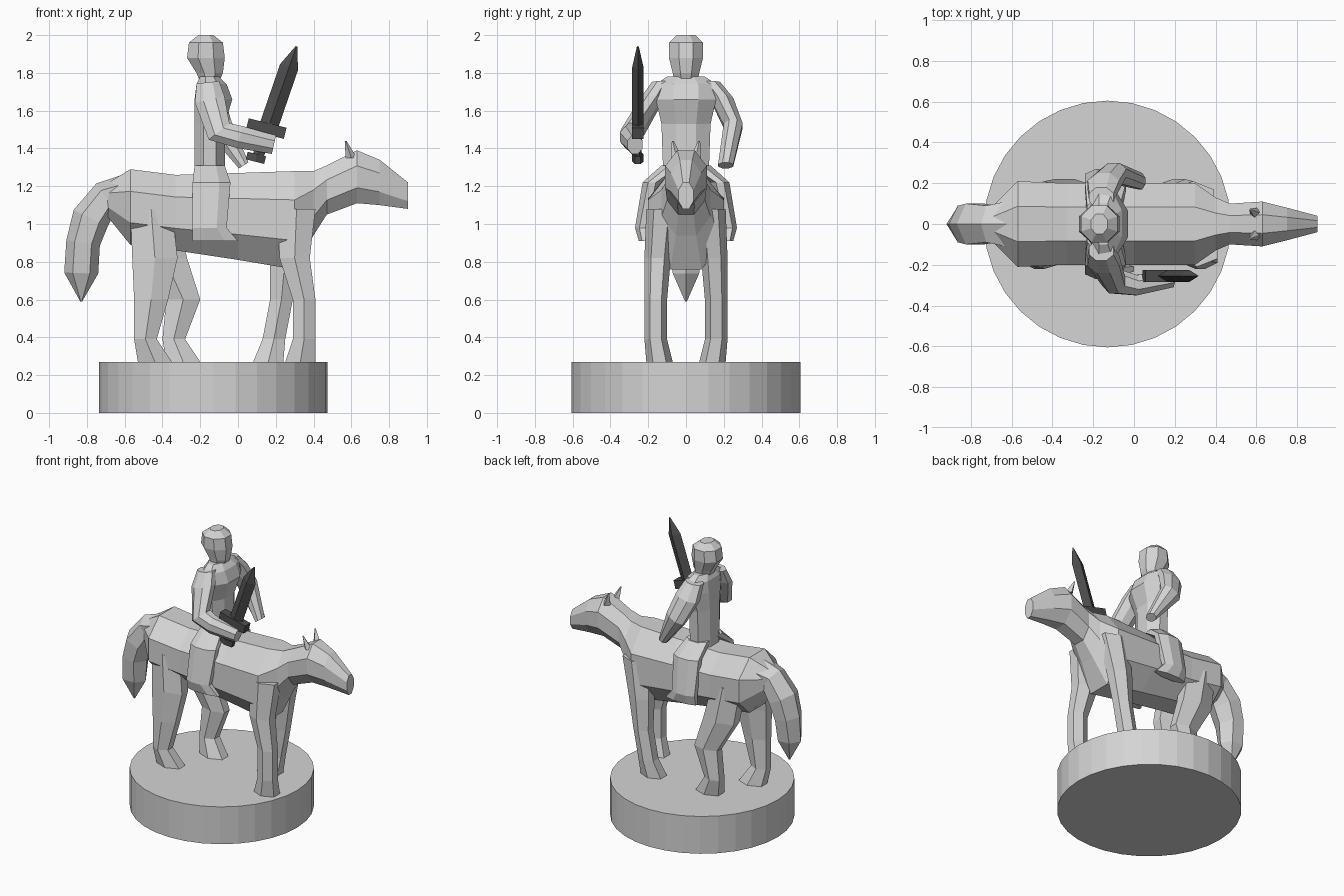
import bpy
import bmesh
from math import cos, sin, pi
from mathutils import Vector

default_cube = bpy.data.objects.get("Cube")
if default_cube:
    bpy.data.objects.remove(default_cube, do_unlink=True)

UPRIGHT = Vector((0, 0, 1))
LEVEL = Vector((1, 0, 0))
SIDEWAYS = Vector((0, 1, 0))
SIDES = (("right", -1), ("left", 1))


def make_material(name, level):
    material = bpy.data.materials.new(name)
    material.use_nodes = True
    colour = (level, level, level, 1)
    material.diffuse_color = colour
    shader = next(n for n in material.node_tree.nodes if n.type == "BSDF_PRINCIPLED")
    shader.inputs["Base Color"].default_value = colour
    return material


stone = make_material("pale_grey", .66)
iron = make_material("dark_grey", .075)


def section_axis(centres, index):
    """Direction in the side plane that is square to the path at one centre."""
    before = centres[max(index - 1, 0)]
    after = centres[min(index + 1, len(centres) - 1)]
    run = after - before
    return Vector((run.z, 0, -run.x)).normalized()


def loft(name, sections, offsets=None, axis=None, sides=8, ridge=False, material=stone):
    """Skin a row of sections (x, z, half depth, half width).
    Offsets move the centres sideways; axis fixes the depth direction,
    which otherwise stays square to the path."""
    offsets = offsets or [0] * len(sections)
    centres = [Vector((s[0], y, s[1])) for s, y in zip(sections, offsets)]
    turn = 0 if ridge else pi / sides
    angles = [turn + 2 * pi * i / sides for i in range(sides)]
    deep = max(cos(a) for a in angles)
    wide = max(sin(a) for a in angles)

    bm = bmesh.new()
    loops = []
    for index, (centre, section) in enumerate(zip(centres, sections)):
        reach = (axis or section_axis(centres, index)) * section[2] / deep
        spread = SIDEWAYS * section[3] / wide
        loops.append([bm.verts.new(centre + reach * cos(a) + spread * sin(a))
                      for a in angles])

    # Side walls between neighbouring sections, then the two end caps
    for lower, upper in zip(loops, loops[1:]):
        for i in range(sides):
            j = (i + 1) % sides
            bm.faces.new((lower[i], lower[j], upper[j], upper[i]))
    bm.faces.new(loops[0])
    bm.faces.new(loops[-1])
    bmesh.ops.recalc_face_normals(bm, faces=bm.faces)

    mesh = bpy.data.meshes.new(name)
    bm.to_mesh(mesh)
    bm.free()
    mesh.materials.append(material)
    result = bpy.data.objects.new(name, mesh)
    bpy.context.collection.objects.link(result)
    return result


# Round plinth
plinth_height = .27
bpy.ops.mesh.primitive_cylinder_add(vertices=32, radius=.605, depth=plinth_height,
                                    location=(-.13, 0, plinth_height / 2))
plinth = bpy.context.object
plinth.name = "plinth"
plinth.data.materials.append(stone)

# Horse, from rump through chest and neck to muzzle
loft("horse_body", [
    (-.7, 1.13, .08, .08),
    (-.57, 1.09, .2, .21),
    (-.33, 1.06, .2, .2),
    (0, 1.04, .23, .2),
    (.3, 1.02, .26, .2),
    (.4, 1.11, .17, .13),
    (.47, 1.18, .13, .1),
    (.63, 1.25, .14, .11),
    (.75, 1.22, .12, .08),
    (.9, 1.15, .07, .04),
], axis=UPRIGHT)

# Ears, one each side
for label, s in SIDES:
    loft(label + "_ear", [(.6, 1.35, .03, .03), (.57, 1.44, .005, .005)],
         offsets=[s * .05, s * .07], axis=LEVEL, sides=4, ridge=True)

# Tail, ridged along its back
loft("tail", [
    (-.57, 1.17, .1, .12),
    (-.7, 1.14, .09, .09),
    (-.78, 1.03, .1, .1),
    (-.82, .9, .09, .09),
    (-.83, .74, .09, .07),
    (-.83, .59, .005, .005),
], sides=6, ridge=True)

# Horse legs share heights and thickness; only the stride differs
leg_heights = (1.08, .82, .6, .39, plinth_height)
leg_offsets = (.13, .15, .16, .16, .14)
leg_widths = (.08, .07, .06, .06, .07)
hind_depths = (.11, .12, .09, .06, .09)
fore_depths = (.1, .08, .06, .06, .08)


def horse_leg(name, side, stride, depths):
    loft(name, list(zip(stride, leg_heights, depths, leg_widths)),
         offsets=[side * y for y in leg_offsets], axis=LEVEL, sides=6)


horse_leg("right_hind_leg", -1, (-.46, -.44, -.46, -.49, -.44), hind_depths)
horse_leg("left_hind_leg", 1, (-.44, -.39, -.29, -.34, -.29), hind_depths)
horse_leg("right_fore_leg", -1, (.31, .3, .35, .35, .33), fore_depths)
horse_leg("left_fore_leg", 1, (.29, .25, .23, .19, .16), fore_depths)

# Rider torso
loft("rider_torso", [
    (-.15, 1.25, .08, .12),
    (-.15, 1.53, .08, .13),
    (-.13, 1.66, .1, .16),
    (-.14, 1.74, .08, .16),
    (-.15, 1.78, .05, .1),
], axis=LEVEL)

# Neck and hooded head
loft("rider_head", [
    (-.15, 1.75, .05, .06),
    (-.15, 1.8, .07, .07),
    (-.17, 1.88, .1, .09),
    (-.17, 1.96, .09, .09),
    (-.17, 2, .04, .05),
], axis=LEVEL)

# Rider arms share a shoulder: the right one bends forward, the left one hangs
shoulder = [(-.16, 1.75, .06, .05), (-.15, 1.66, .08, .06)]
loft("right_arm", shoulder + [
    (-.1, 1.49, .07, .06),
    (.01, 1.46, .06, .05),
    (.19, 1.42, .05, .04),
], offsets=[-.13, -.18, -.28, -.3, -.27])
loft("left_arm", shoulder + [
    (-.1, 1.52, .07, .05),
    (.03, 1.31, .03, .04),
], offsets=[.13, .19, .25, .21])

# Rider legs straddling the horse, flared into a short boot
for label, s in SIDES:
    loft(label + "_rider_leg", [
        (-.15, 1.31, .08, .07),
        (-.14, 1.22, .1, .05),
        (-.15, .98, .09, .04),
        (-.12, .91, .12, .03),
    ], offsets=[s * y for y in (.06, .18, .23, .22)], axis=LEVEL)

# Sword: blade, guard, grip and pommel, held out on the right side
sword_parts = (
    loft("blade", [(.16, 1.51, .05, .03), (.27, 1.83, .05, .03), (.31, 1.94, .005, .005)],
         sides=4, ridge=True, material=iron),
    loft("guard", [(.05, 1.53, .03, .03), (.25, 1.48, .03, .03)],
         sides=4, material=iron),
    loft("grip", [(.15, 1.49, .03, .02), (.1, 1.34, .03, .02)],
         sides=6, material=iron),
    loft("pommel", [(.1, 1.37, .05, .03), (.09, 1.33, .05, .03)],
         sides=6, material=iron),
)
for part in sword_parts:
    part.location.y = -.255
